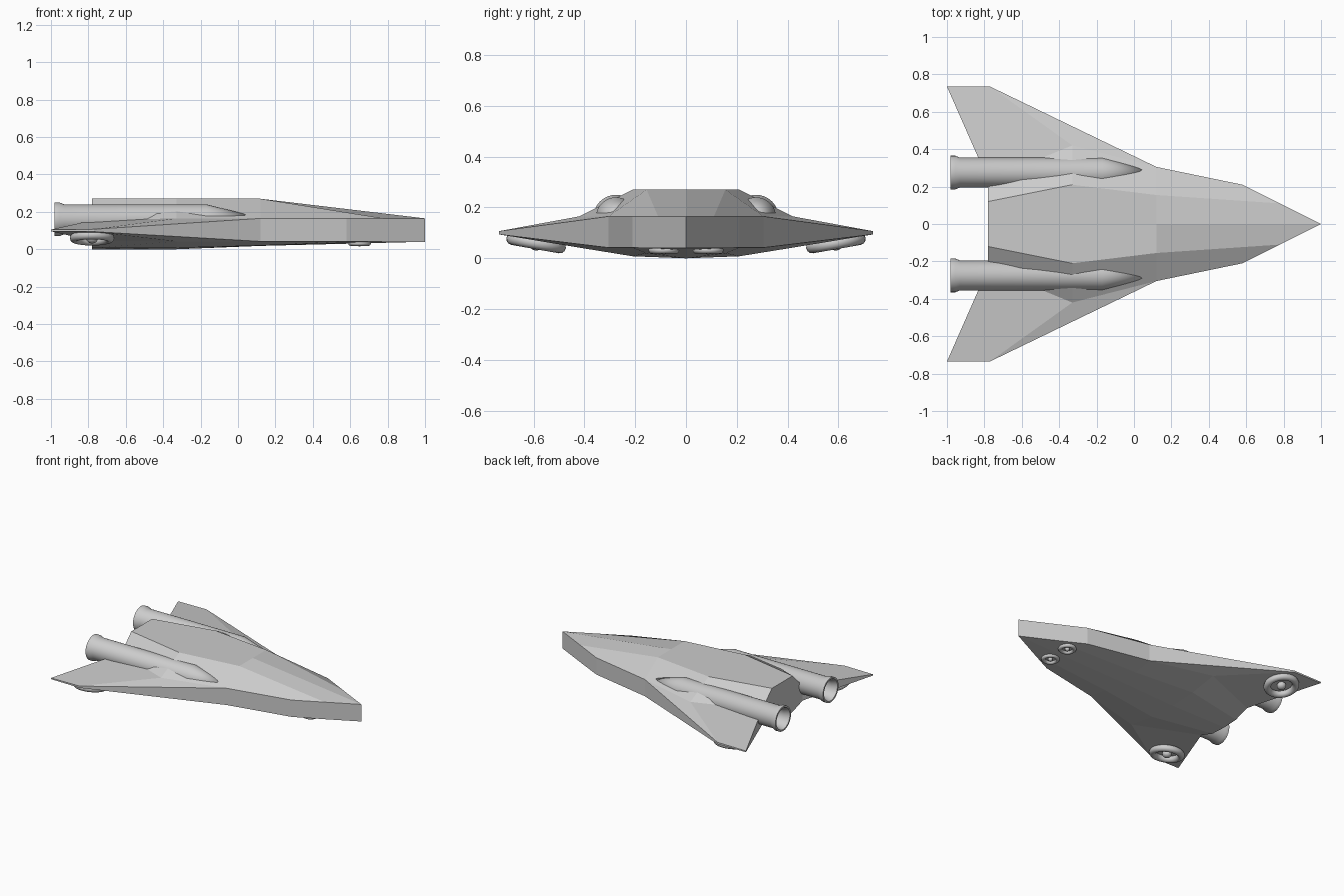
import bpy, bmesh, math
from mathutils import Matrix, Vector

if "Cube" in bpy.data.objects:
    bpy.data.objects.remove(bpy.data.objects["Cube"])


def finish(bm, name, smooth=False):
    bmesh.ops.remove_doubles(bm, verts=bm.verts, dist=1e-5)
    bmesh.ops.recalc_face_normals(bm, faces=bm.faces)
    me = bpy.data.meshes.new(name)
    bm.to_mesh(me)
    bm.free()
    ob = bpy.data.objects.new(name, me)
    bpy.context.collection.objects.link(ob)
    if smooth:
        bpy.ops.object.select_all(action='DESELECT')
        bpy.context.view_layer.objects.active = ob
        ob.select_set(True)
        bpy.ops.object.shade_smooth_by_angle(angle=math.radians(35))
    return ob


# Hull plan points: x, y, upper z, lower z (c centre, d deck, e shoulder, t wing tip)
PLAN = {
    'c0': (-.78, 0, .27, 0), 'c1': (-.33, 0, .27, 0),
    'c2': (.12, 0, .27, .018), 'n': (1, 0, .165, .04),
    'd0': (-.78, .12, .27, .006), 'd1': (-.33, .21, .27, .008),
    'd2': (.12, .155, .27, .02), 'd3': (.78, .11, .165, .04),
    'e0': (-.78, .235, .155, .045), 'e1': (-.33, .42, .165, .042),
    'e2': (.12, .305, .165, .042), 'e3': (.58, .21, .165, .042),
    't0': (-1, .735, .105, .096), 't1': (-.77, .735, .107, .094),
}
PANELS = ['c0 c1 d1 d0', 'c1 c2 d2 d1', 'c2 n d3 d2', 'd0 d1 e1 e0',
          'd1 d2 e2 e1', 'd2 d3 e3 e2', 'e1 e2 t1', 'e0 e1 t1 t0']
RIM = 'n d3 e3 e2 t1 t0 e0 d0 c0'.split()


def build_hull():
    bm = bmesh.new()
    for s in (1, -1):
        up = {k: bm.verts.new((x, s * y, a)) for k, (x, y, a, b) in PLAN.items()}
        lo = {k: bm.verts.new((x, s * y, b)) for k, (x, y, a, b) in PLAN.items()}
        for p in PANELS:
            for side in (up, lo):
                bm.faces.new([side[k] for k in p.split()])
        for a, b in zip(RIM, RIM[1:]):
            bm.faces.new((up[a], up[b], lo[b], lo[a]))
    finish(bm, 'hull')


def lathe_x(name, profile, y, z, steps=32):
    # Spin an (x, radius) profile about the x direction
    bm = bmesh.new()
    vs = [bm.verts.new((x, y, z + r)) for x, r in profile]
    es = [bm.edges.new(p) for p in zip(vs, vs[1:])]
    bmesh.ops.spin(bm, geom=vs + es, cent=(0, y, z), axis=(1, 0, 0),
                   angle=math.tau, steps=steps)
    return finish(bm, name, True)


def landing_pad(name, loc, radius, tube, tilt):
    # Flattened ring with a domed hub
    bpy.ops.mesh.primitive_torus_add(major_radius=radius, minor_radius=tube,
                                     major_segments=32, minor_segments=12,
                                     location=loc, rotation=(tilt, 0, 0))
    ring = bpy.context.object
    ring.name = name + '_ring'
    bpy.ops.object.shade_smooth()
    off = Matrix.Rotation(tilt, 3, 'X') @ Vector((0, 0, -tube * .1))
    bpy.ops.mesh.primitive_uv_sphere_add(segments=20, ring_count=10, radius=radius * .33,
                                         location=Vector(loc) + off, rotation=(tilt, 0, 0))
    hub = bpy.context.object
    hub.name = name + '_hub'
    hub.scale.z = tube * 1.1 / (radius * .33)
    bpy.ops.object.shade_smooth()


build_hull()

# Engine with flared hollow nozzle and pointed front
ENGINE = [(.15, 0), (-.17, .08), (-.93, .08), (-.955, .09), (-.98, .09),
          (-.98, .078), (-.94, .066), (-.86, .066), (-.86, 0)]

for s, side in ((1, 'left'), (-1, 'right')):
    lathe_x(side + '_engine', ENGINE, s * .275, .16)
    landing_pad(side + '_wing_pad', (-.78, s * .59, .06), .095, .024, s * math.radians(10))
    landing_pad(side + '_nose_pad', (.65, s * .087, .032), .047, .014, 0)
